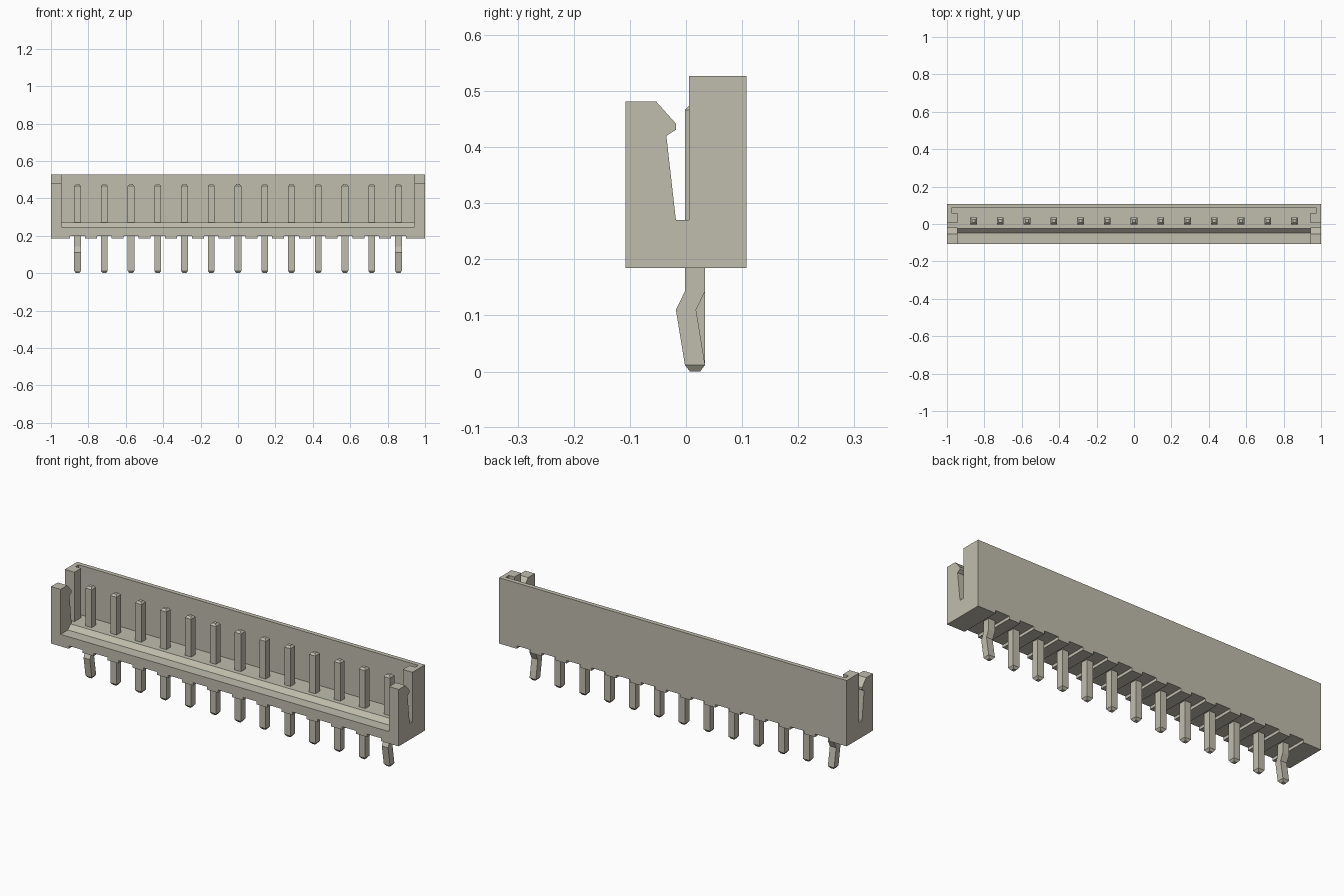
import bpy, bmesh

if "Cube" in bpy.data.objects:
    bpy.data.objects.remove(bpy.data.objects["Cube"])

mat = bpy.data.materials.new("warm grey")
mat.use_nodes = True
COLOR = (0.53, 0.51, 0.42, 1)
mat.diffuse_color = COLOR
mat.node_tree.nodes["Principled BSDF"].inputs["Base Color"].default_value = COLOR

PINS, PITCH = 13, 0.143
pin_xs = [(i - (PINS - 1) / 2) * PITCH for i in range(PINS)]


def loft(name, rings):
    """Skin a stack of equal-sized point rings and cap both ends."""
    bm = bmesh.new()
    loops = [[bm.verts.new(p) for p in ring] for ring in rings]
    n = len(loops[0])
    for a, b in zip(loops, loops[1:]):
        for i in range(n):
            j = (i + 1) % n
            bm.faces.new((a[i], a[j], b[j], b[i]))
    bm.faces.new(loops[0])
    bm.faces.new(loops[-1])
    bmesh.ops.recalc_face_normals(bm, faces=bm.faces[:])
    mesh = bpy.data.meshes.new(name)
    bm.to_mesh(mesh)
    bm.free()
    mesh.materials.append(mat)
    obj = bpy.data.objects.new(name, mesh)
    bpy.context.collection.objects.link(obj)
    return obj


def prism(name, profile, x0, x1):
    """Extrude a (y, z) profile along x."""
    return loft(name, [[(x, y, z) for y, z in profile] for x in (x0, x1)])


def cut(obj, cutter):
    cutter.hide_render = True
    mod = obj.modifiers.new("cut", "BOOLEAN")
    mod.operation, mod.solver, mod.object = "DIFFERENCE", "EXACT", cutter
    bpy.context.view_layer.objects.active = obj
    bpy.ops.object.modifier_apply(modifier=mod.name)
    bpy.data.objects.remove(cutter)


def rect(y0, y1, z0, z1):
    return [(y0, z0), (y1, z0), (y1, z1), (y0, z1)]


# Housing: end profile with hooked latch slot, run along the full length
housing = prism("housing", [
    (-0.108, 0.185), (0.108, 0.185), (0.108, 0.527), (0.005, 0.527),
    (0.005, 0.27), (-0.018, 0.27), (-0.035, 0.42), (-0.018, 0.431),
    (-0.018, 0.442), (-0.053, 0.481), (-0.108, 0.481)], -1, 1)

# Main cavity, open at the front, with a sloped sill
cut(housing, prism("cavity_cutter", [
    (-0.2, 0.247), (-0.048, 0.247), (-0.025, 0.27),
    (0.085, 0.27), (0.085, 0.6), (-0.2, 0.6)], -0.945, 0.945))

# Pockets in the back corners
for s in (-1, 1):
    cut(housing, prism("pocket_cutter", rect(0.06, 0.085, 0.27, 0.6), s * 0.93, s * 0.977))

# Shallow grooves under the pins
for x in pin_xs:
    cut(housing, prism("groove_cutter", rect(-0.2, 0.2, 0.1, 0.2), x - 0.04, x + 0.04))

# Pins: straight in the middle, kinked at both ends
TIP, Y, R = 0.009, 0.016, 0.018
bottom = [(0, Y, TIP), (0.012, Y, R)]
kink = [(0.11, 0, R), (0.143, Y, R)]
top = [(0.466, Y, R), (0.476, Y, TIP)]
for i, x in enumerate(pin_xs):
    end = i in (0, PINS - 1)
    stations = bottom + (kink if end else []) + top
    loft(f"{'kinked' if end else 'straight'}_pin_{i + 1}", [
        [(x + a * r, y + b * r, z) for a, b in ((-1, -1), (1, -1), (1, 1), (-1, 1))]
        for z, y, r in stations])
